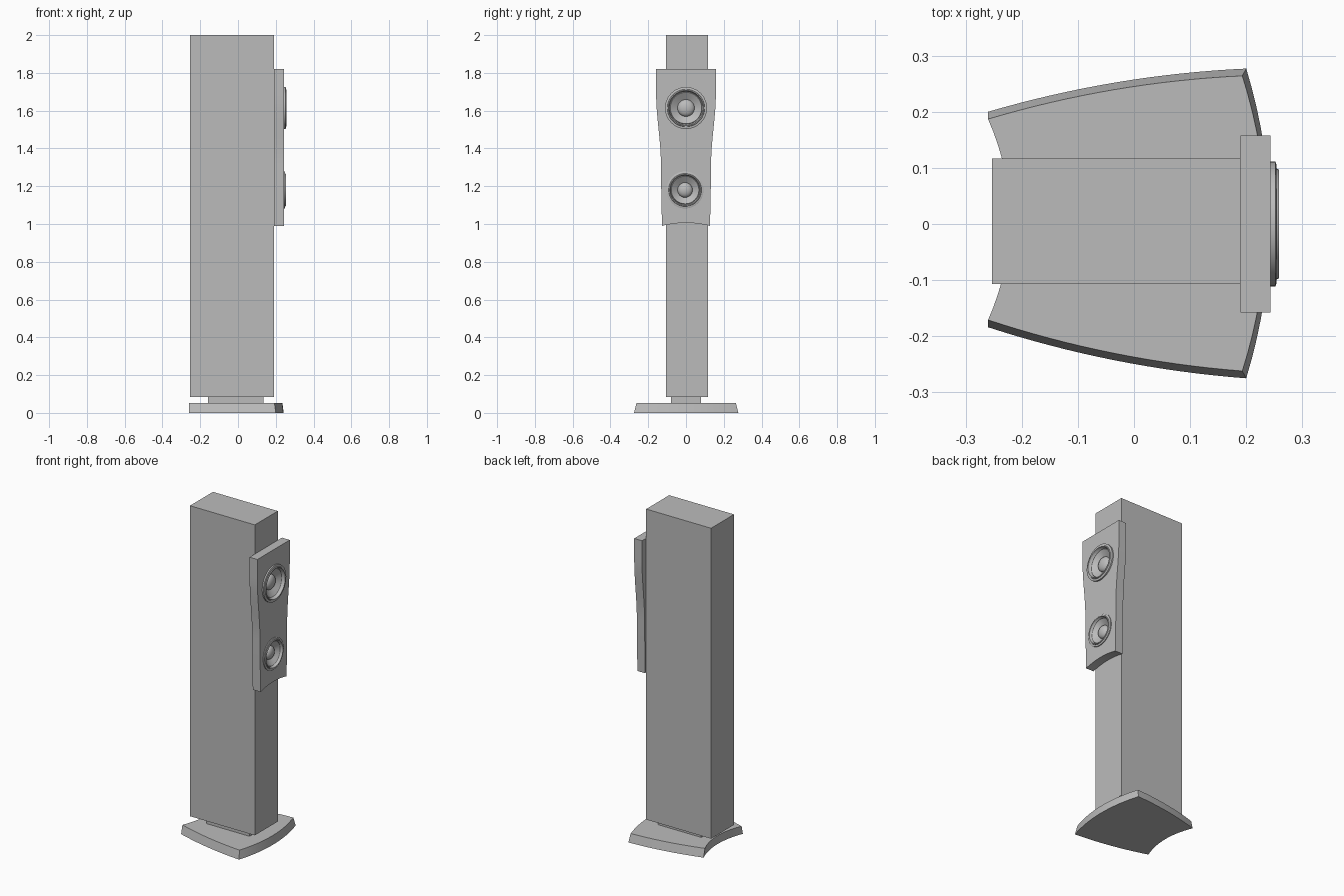
import bpy, bmesh, math
from mathutils import Matrix

if "Cube" in bpy.data.objects:
    bpy.data.objects.remove(bpy.data.objects["Cube"])

grey = bpy.data.materials.new("mid grey")
grey.use_nodes = True
grey.diffuse_color = (0.5, 0.5, 0.5, 1)
grey.node_tree.nodes["Principled BSDF"].inputs["Base Color"].default_value = (0.5, 0.5, 0.5, 1)


def make(name, bm, smooth=False):
    bmesh.ops.recalc_face_normals(bm, faces=bm.faces)
    mesh = bpy.data.meshes.new(name)
    bm.to_mesh(mesh)
    bm.free()
    mesh.materials.append(grey)
    ob = bpy.data.objects.new(name, mesh)
    bpy.context.collection.objects.link(ob)
    if smooth:
        bpy.ops.object.select_all(action="DESELECT")
        ob.select_set(True)
        bpy.context.view_layer.objects.active = ob
        bpy.ops.object.shade_smooth_by_angle(angle=math.radians(30))
    return ob


def box(name, lo, hi):
    bm = bmesh.new()
    bmesh.ops.create_cube(bm, size=1)
    for v in bm.verts:
        v.co = [a + (c + 0.5) * (b - a) for a, b, c in zip(lo, hi, v.co)]
    return make(name, bm)


def loft(name, bottom, top):
    """Solid between two matching outlines."""
    bm = bmesh.new()
    a = [bm.verts.new(p) for p in bottom]
    b = [bm.verts.new(p) for p in top]
    bm.faces.new(a)
    bm.faces.new(b)
    n = len(a)
    for i in range(n):
        j = (i + 1) % n
        bm.faces.new((a[i], a[j], b[j], b[i]))
    return make(name, bm, True)


def arc(p, q, bulge, steps=16):
    """Shallow curve from p towards q, bulging to the right of travel."""
    dx, dy = q[0] - p[0], q[1] - p[1]
    size = math.hypot(dx, dy)
    pts = []
    for i in range(steps):
        t = i / steps
        k = bulge * 4 * t * (1 - t) / size
        pts.append((p[0] + dx * t + dy * k, p[1] + dy * t - dx * k))
    return pts


def lathe(name, profile, y, z, steps=48):
    """Turn (radius, x) points about an axis along x."""
    bm = bmesh.new()
    vs = [bm.verts.new((x, r, 0)) for r, x in profile]
    es = [bm.edges.new(pair) for pair in zip(vs, vs[1:])]
    bmesh.ops.spin(bm, geom=vs + es, cent=(0, 0, 0), axis=(1, 0, 0),
                   angle=2 * math.pi, steps=steps, use_merge=True)
    bmesh.ops.remove_doubles(bm, verts=bm.verts, dist=0.0002)
    bmesh.ops.translate(bm, verts=bm.verts, vec=(0, y, z))
    return make(name, bm, True)


# Plinth: bowed front and sides, hollow rear, sloped edges
def plinth_outline(z, inset, front):
    corners = [(-0.26, -0.184 + inset), (0.2 - front, -0.275 + inset),
               (0.2 - front, 0.277 - inset), (-0.26, 0.2 - inset)]
    bulges = (0.014, 0.042, 0.014, -0.039)
    pts = []
    for i, bulge in enumerate(bulges):
        pts += arc(corners[i], corners[(i + 1) % 4], bulge)
    return [(x, y, z) for x, y in pts]


loft("plinth", plinth_outline(0, 0, 0), plinth_outline(0.052, 0.013, 0.007))
box("neck", (-0.16, -0.08, 0.05), (0.135, 0.08, 0.09))
box("cabinet", (-0.253, -0.107, 0.083), (0.19, 0.117, 2.0))

# Waisted baffle with an arched lower edge
def half_width(z):
    t = (z - 0.99) / 0.83
    if t > 0.84:
        return 0.158
    s = min(1, max(0, (t - 0.4) / 0.44))
    return 0.127 + 0.006 * math.sin(math.pi * min(1, t / 0.5) / 2) + 0.025 * s * s * (3 - 2 * s)


heights = [0.99 + 0.83 * i / 28 for i in range(29)]
outline = arc((-half_width(0.99), 0.99), (half_width(0.99), 0.99), -0.016)
outline += [(half_width(z), z) for z in heights]
outline += [(-half_width(z), z) for z in reversed(heights[1:])]
baffle = loft("baffle", [(0.19, y, z) for y, z in outline],
              [(0.243, y, z) for y, z in outline])

# Two drivers, each set into a round hole in the baffle
for label, y, z, s, lift in (("upper", 0, 1.614, 1, 0.004), ("lower", -0.005, 1.18, 0.88, 0)):
    bm = bmesh.new()
    bmesh.ops.create_cone(bm, cap_ends=True, segments=48, radius1=0.088 * s, radius2=0.088 * s,
                          depth=0.06, matrix=Matrix.Translation((0.244, y, z))
                          @ Matrix.Rotation(math.pi / 2, 4, "Y"))
    cutter = make(label + "_hole_cutter", bm)
    cutter.hide_render = True
    cutter.hide_set(True)
    cut = baffle.modifiers.new(label + " hole", "BOOLEAN")
    cut.operation = "DIFFERENCE"
    cut.solver = "EXACT"
    cut.object = cutter
    x = 0.243
    # Flange, raised rim and rolled surround
    lathe(label + "_driver_rim",
          [(0.111 * s, x - 0.002), (0.111 * s, x + 0.005 + lift), (0.106 * s, x + 0.007 + lift),
           (0.099 * s, x + 0.007 + lift), (0.097 * s, x + 0.011 + lift),
           (0.092 * s, x + 0.011 + lift), (0.09 * s, x + 0.004), (0.086 * s, x - 0.002),
           (0.086 * s, x - 0.012)], y, z)
    # Cone with its domed dust cap
    dome = [(0.045 * s * math.cos(a), 0.217 + 0.024 * math.sin(a))
            for a in (math.pi / 2 * i / 8 for i in range(9))]
    lathe(label + "_driver_cone",
          [(0.0875 * s, x - 0.008), (0.083 * s, x - 0.002), (0.077 * s, x - 0.006)] + dome, y, z)
